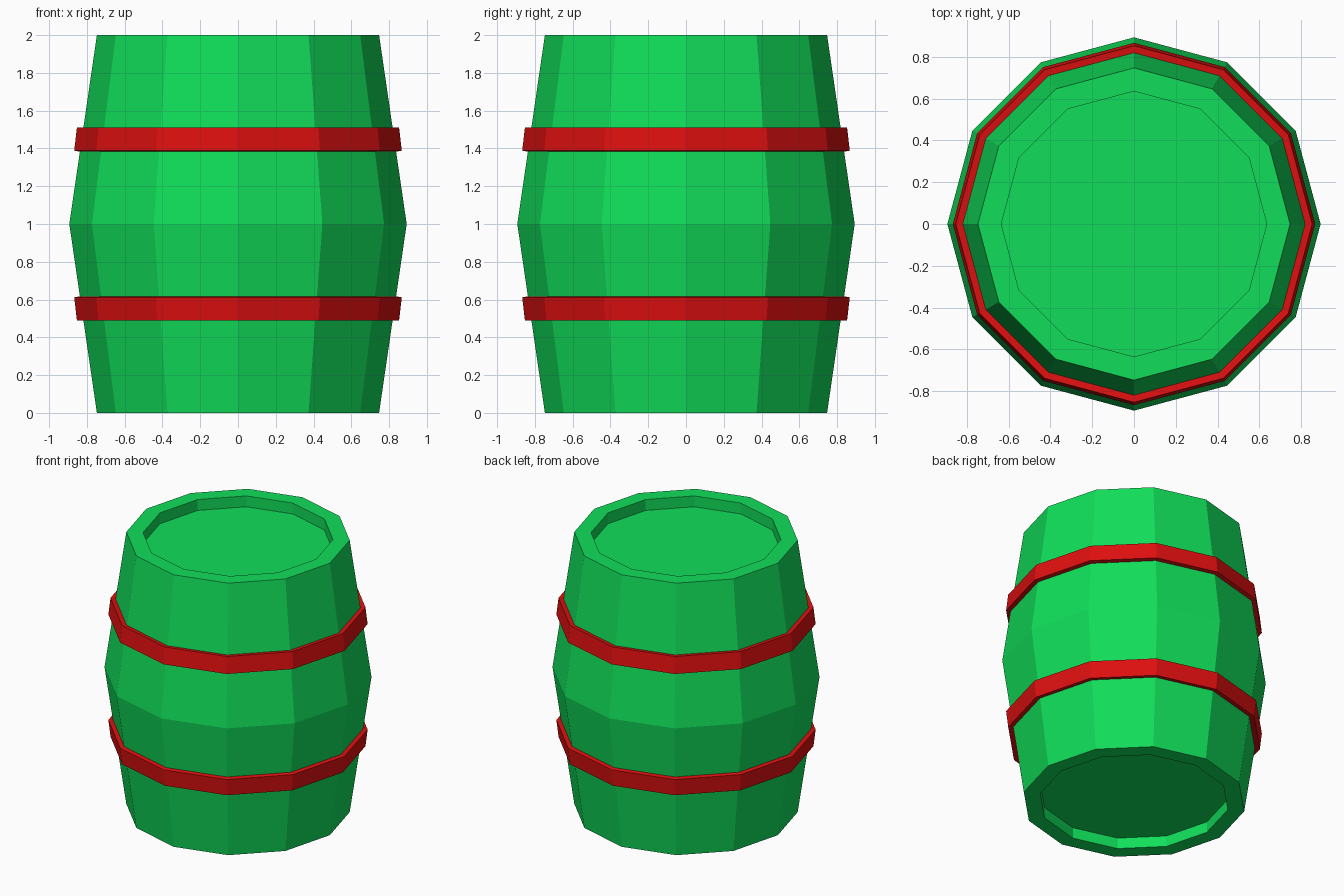
import bpy
import bmesh
from math import cos, sin, pi

SIDES = 12

cube = bpy.data.objects.get("Cube")
if cube:
    bpy.data.objects.remove(cube, do_unlink=True)


def make_material(name, rgb):
    mat = bpy.data.materials.new(name)
    mat.use_nodes = True
    color = (*rgb, 1.0)
    mat.diffuse_color = color
    mat.node_tree.nodes["Principled BSDF"].inputs["Base Color"].default_value = color
    return mat


def lathe(name, profile, mat, closed=False):
    """Turn an (r, z) profile around z; open ends are capped flat."""
    bm = bmesh.new()
    rings = []
    for r, z in profile:
        angles = [2 * pi * i / SIDES for i in range(SIDES)]
        rings.append([bm.verts.new((r * cos(a), r * sin(a), z)) for a in angles])
    pairs = list(zip(rings, rings[1:]))
    if closed:
        pairs.append((rings[-1], rings[0]))
    else:
        bm.faces.new(rings[0])
        bm.faces.new(rings[-1])
    for low, high in pairs:
        for i in range(SIDES):
            j = (i + 1) % SIDES
            bm.faces.new((low[i], low[j], high[j], high[i]))
    bmesh.ops.recalc_face_normals(bm, faces=bm.faces)
    mesh = bpy.data.meshes.new(name)
    bm.to_mesh(mesh)
    bm.free()
    mesh.materials.append(mat)
    obj = bpy.data.objects.new(name, mesh)
    bpy.context.collection.objects.link(obj)
    return obj


green = make_material("green_paint", (0.0056, 0.73, 0.102))
red = make_material("red_paint", (0.73, 0.005, 0.005))

# Barrel body with a recessed lid at each end
half = [(0.635, 0.08), (0.635, 0.0), (0.747, 0.0)]
body = half + [(0.893, 1.0)] + [(r, 2 - z) for r, z in reversed(half)]
lathe("barrel_body", body, green)

# Hoops, tilted to follow the staves and mirrored about the middle
hoop = [(0.81, 1.378), (0.867, 1.388), (0.853, 1.51), (0.80, 1.504)]
lathe("upper_hoop", hoop, red, closed=True)
lathe("lower_hoop", [(r, 2 - z) for r, z in hoop], red, closed=True)
